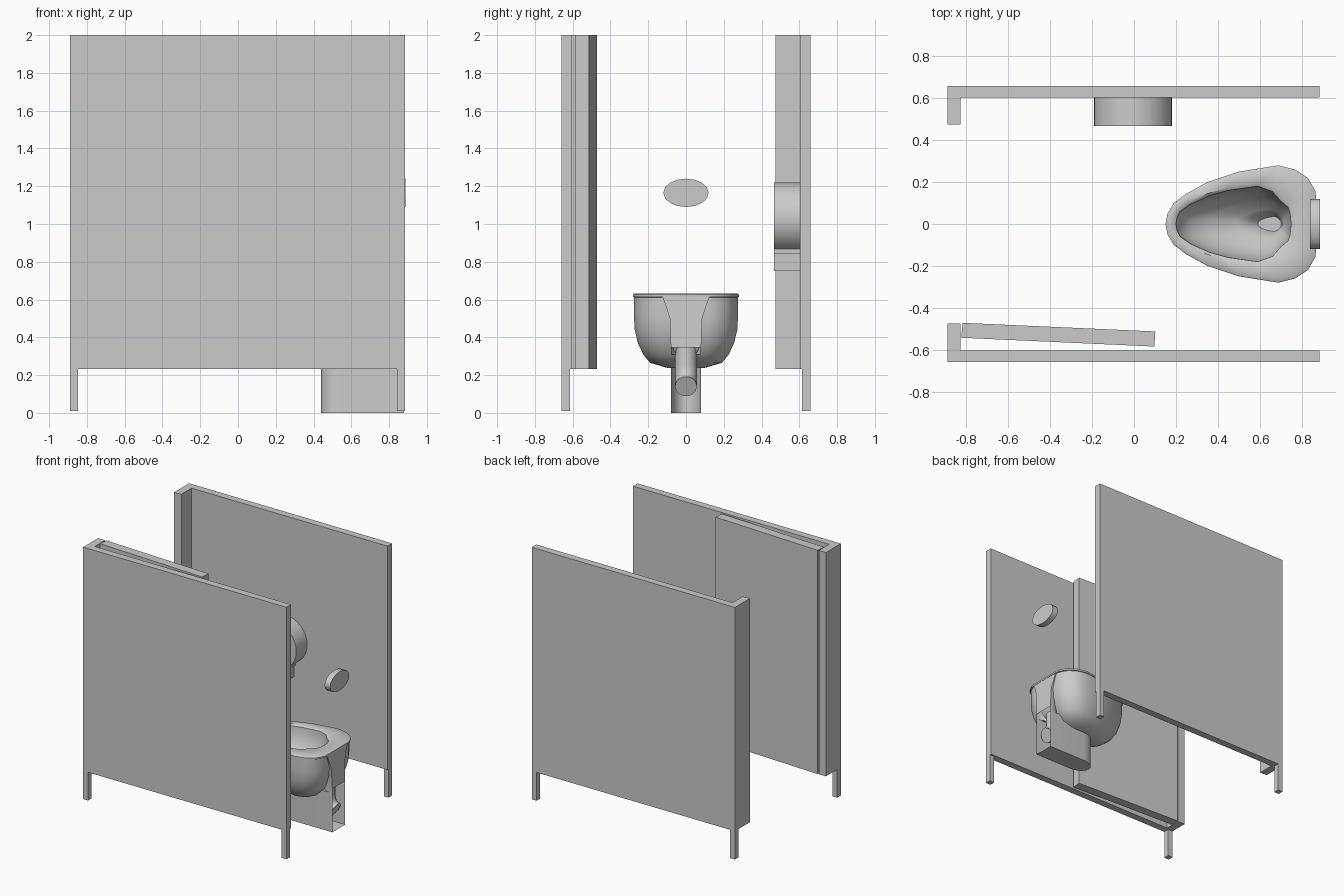
import bpy, bmesh, math
from mathutils import Vector

if "Cube" in bpy.data.objects:
    bpy.data.objects.remove(bpy.data.objects["Cube"])


def finish(name, bm, smooth=None):
    bmesh.ops.recalc_face_normals(bm, faces=bm.faces)
    me = bpy.data.meshes.new(name)
    bm.to_mesh(me)
    bm.free()
    ob = bpy.data.objects.new(name, me)
    bpy.context.collection.objects.link(ob)
    if smooth:
        bpy.ops.object.select_all(action='DESELECT')
        ob.select_set(True)
        bpy.context.view_layer.objects.active = ob
        bpy.ops.object.shade_smooth_by_angle(angle=math.radians(smooth))
    return ob


def loft(name, rings, cap_start=True, cap_end=True, smooth=None, skip=()):
    """Skin equal-length rings; skip holds (level, side) faces to leave open."""
    bm = bmesh.new()
    vs = [[bm.verts.new(p) for p in r] for r in rings]
    n = len(rings[0])
    for k in range(len(vs) - 1):
        for i in range(n):
            if (k, i) not in skip:
                j = (i + 1) % n
                bm.faces.new((vs[k][i], vs[k][j], vs[k + 1][j], vs[k + 1][i]))
    if cap_start:
        bm.faces.new(vs[0])
    if cap_end:
        bm.faces.new(vs[-1])
    return finish(name, bm, smooth)


def prism(name, pts, z0, z1):
    return loft(name, [[(x, y, z) for x, y in pts] for z in (z0, z1)])


def box(name, x0, x1, y0, y1, z0, z1):
    return prism(name, [(x0, y0), (x1, y0), (x1, y1), (x0, y1)], z0, z1)


# Side partitions with legs and front stiles
for side, s in (("left", 1), ("right", -1)):
    # L-shaped plan: long wall plus short front return
    plan = [(-.89, .66), (.885, .66), (.885, .603), (-.828, .603), (-.828, .475), (-.89, .475)]
    prism(side + "_partition", [(x, y * s) for x, y in plan], .233, 2)
    for end, x0, x1 in (("front", -.89, -.848), ("back", .843, .885)):
        box(f"{side}_{end}_leg", x0, x1, *sorted((s * .615, s * .66)), .01, .233)

# Door swung open against the right partition
prism("door", [(-.818, -.472), (-.825, -.543), (.097, -.585), (.102, -.513)], .233, 2)

# Oval flush button on the back wall
ang = [2 * math.pi * i / 16 for i in range(16)]
loft("flush_button", [[(x, .12 * math.cos(a), 1.165 + .075 * math.sin(a)) for a in ang]
                      for x in (.84, .888)], smooth=40)

# Round paper dispenser with outlet below
ang = [2 * math.pi * i / 32 for i in range(32)]
loft("paper_dispenser", [[(-.005 + .187 * math.cos(a), y, 1.032 + .187 * math.sin(a)) for a in ang]
                         for y in (.467, .604)], smooth=40)
box("dispenser_neck", -.09, .08, .467, .604, .845, .9)
box("dispenser_outlet", -.075, .065, .467, .604, .75, .845)

# Toilet bowl: half outlines of the rim, front tip to back
OUTER = [(.15, 0), (.16, .05), (.19, .1), (.25, .145), (.35, .2), (.5, .25), (.69, .28),
         (.77, .26), (.83, .22), (.865, .16), (.87, .12), (.87, 0)]
INNER = [(.20, 0), (.205, .03), (.22, .06), (.27, .095), (.36, .135), (.45, .16), (.59, .18),
         (.66, .155), (.70, .11), (.735, .08), (.745, .05), (.75, 0)]


def ring(half, z, sx=1, sy=1, ax=.55):
    full = half + [(x, -y) for x, y in half[-2:0:-1]]
    return [(ax + (x - ax) * sx, y * sy, z) for x, y in full]


body = [ring(OUTER, z, sx, sy) for z, sx, sy in (
    (.238, .35, .35), (.265, .62, .68), (.31, .76, .81), (.37, .87, .91),
    (.44, .94, .97), (.52, .97, .985), (.612, .97, .98))]
rim = [ring(OUTER, .614), ring(OUTER, .627), ring(OUTER, .633, .975, .97)]
basin = [ring(INNER, .633, 1.06, 1.08, .5), ring(INNER, .622, 1, 1)]
basin += [ring(INNER, z, s, s, .69) for z, s in (
    (.56, .98), (.49, .86), (.43, .66), (.39, .4), (.37, .3), (.325, .2))]
loft("toilet_bowl", body + rim + basin, smooth=40)

# Pedestal: round-nosed column, open at the lower back


def u_ring(z, w, nose, back):
    r = min(.11, (back - nose) * .8)
    arc = [math.pi / 2 + math.pi * i / 10 for i in range(11)]
    pts = [(nose + r + r * math.cos(a), w * math.sin(a)) for a in arc]
    return [(x, y, z) for x, y in [(back, w)] + pts + [(back, -w)]]


levels = [(0, .08, .44, .88), (.3, .08, .44, .88), (.31, .08, .77, .88), (.345, .08, .77, .88),
          (.5, .085, .78, .875), (.56, .105, .79, .87), (.615, .125, .8, .868)]
loft("pedestal", [u_ring(*l) for l in levels], smooth=40,
     skip={(0, 12), (1, 12), (2, 12)})

# Drain pipe bending backwards inside the pedestal
rings = []
for x, z, tilt in ((.78, .345, -90), (.78, .25, -85), (.79, .19, -65), (.815, .155, -45), (.85, .14, -25)):
    t = math.radians(tilt)
    up = Vector((-math.sin(t), 0, math.cos(t)))
    rings.append([Vector((x, 0, z)) + .058 * (Vector((0, math.cos(2 * math.pi * i / 14), 0))
                  + up * math.sin(2 * math.pi * i / 14)) for i in range(14)])
loft("drain_pipe", rings, smooth=40)
